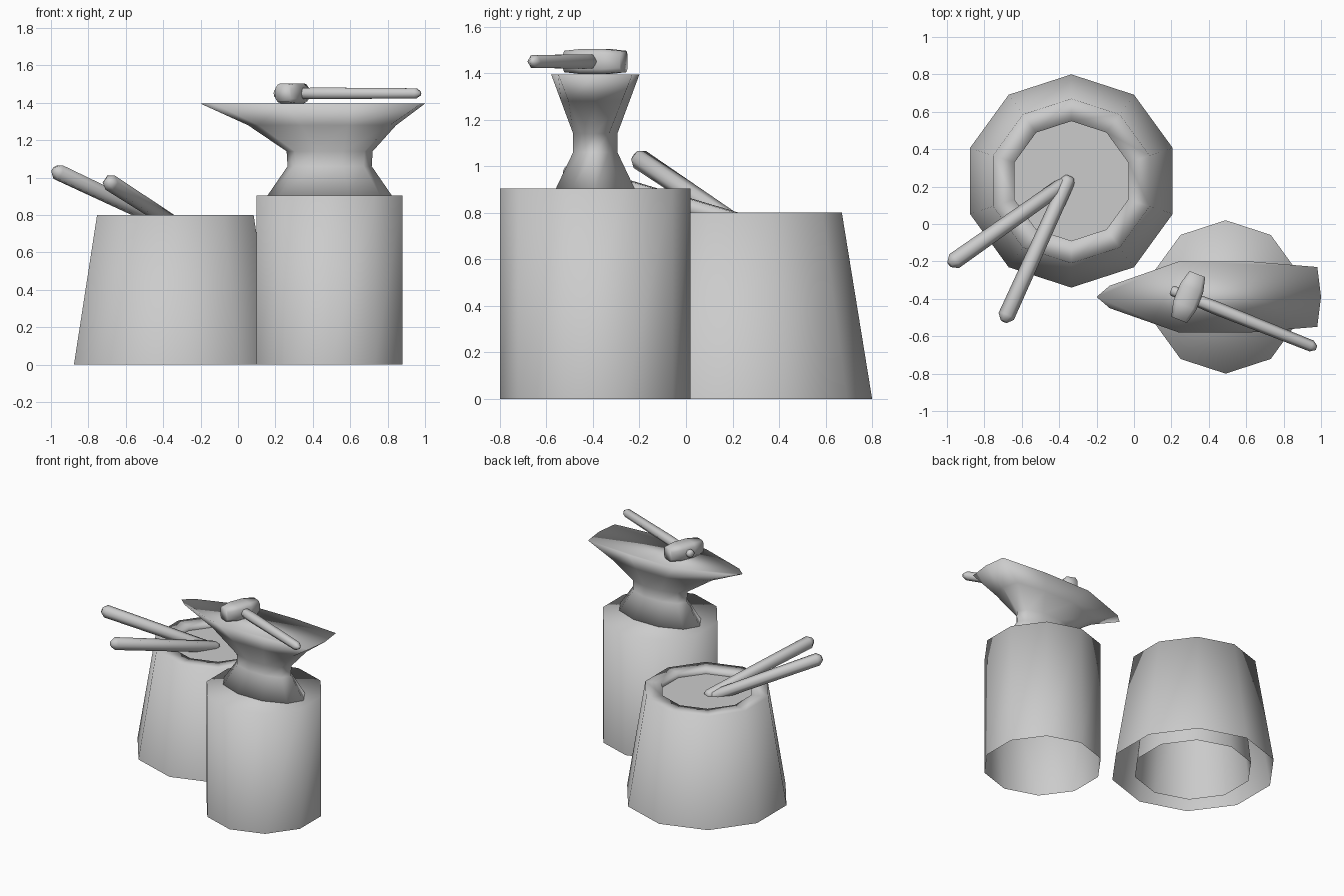
import bpy, math
from mathutils import Vector

if "Cube" in bpy.data.objects:
    bpy.data.objects.remove(bpy.data.objects["Cube"])


def loft(name, rings, cap_start=False, cap_end=False):
    """Skin a list of equal-length point rings."""
    n = len(rings[0])
    verts = [p for r in rings for p in r]
    faces = []
    for k in range(len(rings) - 1):
        for i in range(n):
            j = (i + 1) % n
            faces.append((k * n + i, k * n + j, (k + 1) * n + j, (k + 1) * n + i))
    if cap_start:
        faces.append(tuple(reversed(range(n))))
    if cap_end:
        faces.append(tuple(range((len(rings) - 1) * n, len(rings) * n)))
    me = bpy.data.meshes.new(name)
    me.from_pydata(verts, [], faces)
    me.update()
    ob = bpy.data.objects.new(name, me)
    bpy.context.collection.objects.link(ob)
    for p in me.polygons:
        p.use_smooth = True
    return ob


def decagon(cx, cy, rx, ry, z, start=math.pi / 2):
    return [(cx + rx * math.cos(start + i * math.tau / 10),
             cy + ry * math.sin(start + i * math.tau / 10), z) for i in range(10)]


def rod(name, start, end, stations, sides=6):
    """Tapered rod; stations are (distance from start, radius)."""
    a, b = Vector(start), Vector(end)
    d = (b - a).normalized()
    side = d.cross(Vector((0, 0, 1))).normalized()
    up = side.cross(d)
    rings = []
    for s, r in stations:
        c = a + d * s
        rings.append([tuple(c + side * r * math.cos(i * math.tau / sides)
                            - up * r * math.sin(i * math.tau / sides))
                      for i in range(sides)])
    rings = [list(reversed(r)) for r in rings]
    return loft(name, rings, True, True)


# Quench tub: tapered outer wall, rim, inner wall, open underneath
TX, TY = -0.335, 0.23
loft("tub", [decagon(TX, TY, r, r, z) for r, z in
             [(0.57, 0), (0.44, 0.8), (0.32, 0.8), (0.325, 0.76), (0.41, 0)]])
loft("tub_water", [decagon(TX, TY, r, r, 0.765) for r in (0.324, 0.1)], False, True)

# Stump under the anvil, open underneath
AX, AY = 0.49, -0.39
loft("stump", [decagon(AX, AY, 0.41, 0.41, z) for z in (0, 0.905)], False, True)

# Anvil: ten-sided foot and waist, pointed horn at -x and flared heel at +x
foot = decagon(AX, AY, 0.335, 0.18, 0.9, 0)
waist_low = decagon(AX, AY, 0.225, 0.1, 1.06, 0)
waist_high = decagon(AX, AY, 0.23, 0.1, 1.14, 0)
half = [(1.0, 0), (0.98, 0.16), (0.62, 0.19), (0.24, 0.19), (-0.13, 0.06), (-0.2, 0)]
outline = half + [(x, -y) for x, y in reversed(half[1:-1])]
face = [(x, AY + y, 1.395) for x, y in outline]
neck = [(w[0] + 0.45 * (f[0] - w[0]), w[1] + 0.55 * (f[1] - w[1]), 1.28)
        for w, f in zip(waist_high, face)]
loft("anvil", [foot, waist_low, waist_high, neck, face], True, True)

# Hammer lying on the anvil: head runs across the handle
u = Vector((0.93, -0.37, 0)).normalized()
v = Vector((0.37, 0.93, 0)).normalized()
hc = Vector((0.29, -0.39, 1.45))
rings = []
for s, w, h in [(-0.132, 0.045, 0.046), (-0.05, 0.066, 0.054),
                (0.05, 0.066, 0.054), (0.132, 0.045, 0.046)]:
    sec = [(-w, -h * 0.6), (-w * 0.7, -h), (w * 0.7, -h), (w, -h * 0.6),
           (w, h * 0.6), (w * 0.7, h), (-w * 0.7, h), (-w, h * 0.6)]
    rings.append([tuple(hc + v * s + u * a + Vector((0, 0, b))) for a, b in reversed(sec)])
loft("hammer_head", rings, True, True)
rod("hammer_handle", hc - u * 0.1, hc + u * 0.74,
    [(0, 0.018), (0.01, 0.028), (0.25, 0.036), (0.81, 0.031), (0.838, 0.012)])

# Two tool handles standing in the tub
for i, (a, b) in enumerate([((-0.985, -0.215, 1.04), (-0.36, 0.225, 0.745)),
                            ((-0.695, -0.52, 0.98), (-0.345, 0.25, 0.755))]):
    length = (Vector(b) - Vector(a)).length
    rod("tub_tool_%d" % (i + 1), a, b,
        [(0, 0.02), (0.03, 0.045), (length - 0.02, 0.04), (length, 0.03)])
